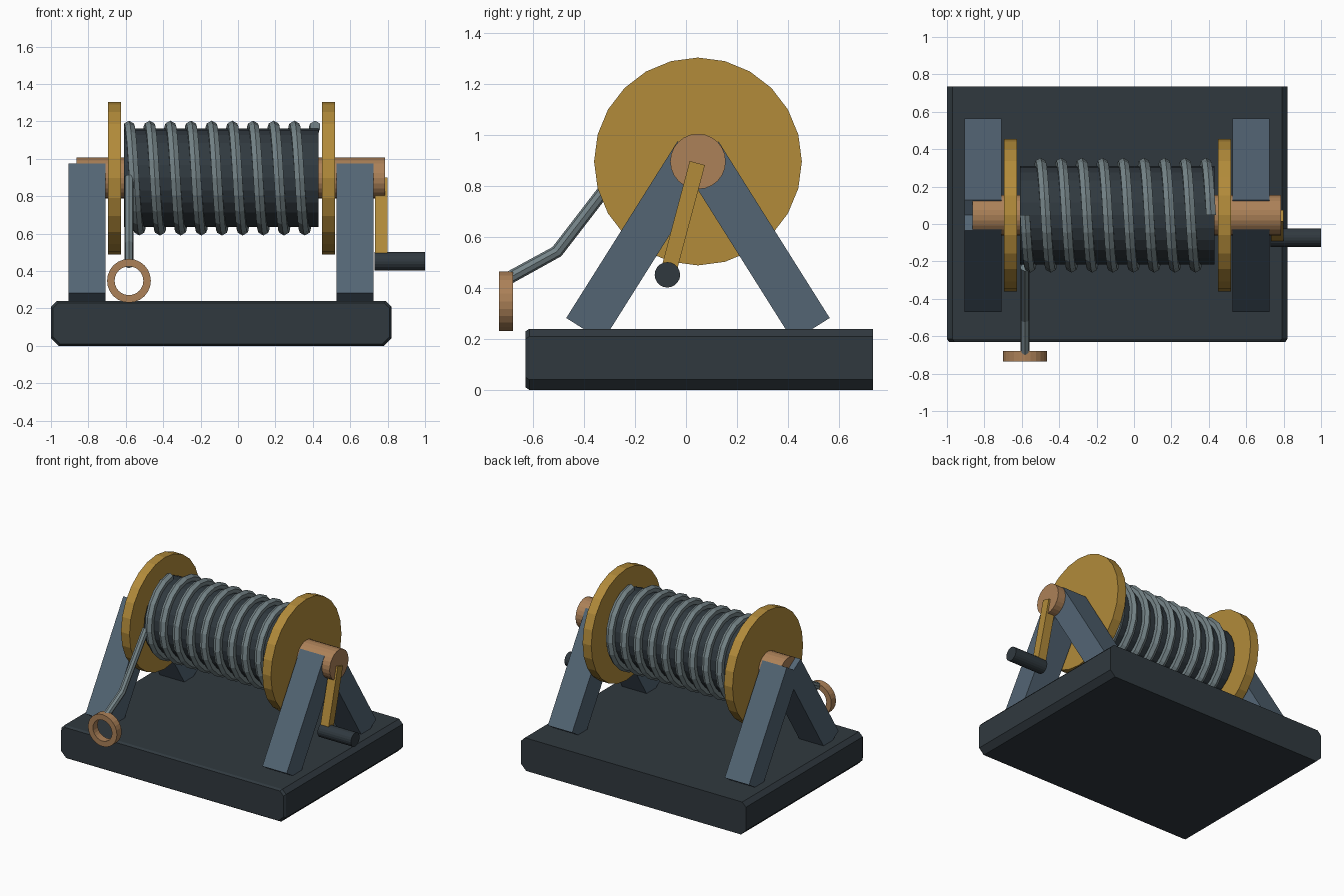
import bpy, bmesh
from math import sin, cos, pi, radians
from mathutils import Matrix, Vector

default = bpy.data.objects.get("Cube")
if default:
    bpy.data.objects.remove(default, do_unlink=True)


def material(name, rgb):
    """Flat material from 0-255 display values, stored as linear."""
    col = [((c / 255 + 0.055) / 1.055) ** 2.4 for c in rgb] + [1]
    m = bpy.data.materials.new(name)
    m.use_nodes = True
    m.diffuse_color = col
    bsdf = next(n for n in m.node_tree.nodes if n.type == 'BSDF_PRINCIPLED')
    bsdf.inputs["Base Color"].default_value = col
    bsdf.inputs["Roughness"].default_value = 0.7
    return m


DARK = material("dark iron", (48, 57, 63))
STEEL = material("blue steel", (83, 101, 116))
GOLD = material("aged brass", (178, 139, 58))
WOOD = material("tan bronze", (172, 129, 88))
ROPE = material("grey cable", (117, 132, 136))


def finish(name, bm, mat):
    bmesh.ops.recalc_face_normals(bm, faces=bm.faces)
    me = bpy.data.meshes.new(name)
    bm.to_mesh(me)
    bm.free()
    me.materials.append(mat)
    ob = bpy.data.objects.new(name, me)
    bpy.context.scene.collection.objects.link(ob)
    return ob


def box(name, mat, centre, size, tilt=0):
    """Box tilted about the x axis."""
    bm = bmesh.new()
    m = (Matrix.Translation(centre) @ Matrix.Rotation(radians(tilt), 4, 'X')
         @ Matrix.Diagonal((*size, 1)))
    bmesh.ops.create_cube(bm, size=1, matrix=m)
    return finish(name, bm, mat)


def rod(name, mat, x0, x1, y, z, r, sides=24):
    """Cylinder lying along x."""
    bm = bmesh.new()
    m = Matrix.Translation(((x0 + x1) / 2, y, z)) @ Matrix.Rotation(pi / 2, 4, 'Y')
    bmesh.ops.create_cone(bm, cap_ends=True, segments=sides, radius1=r,
                          radius2=r, depth=x1 - x0, matrix=m)
    return finish(name, bm, mat)


def loft(name, mat, rings, closed=False):
    """Skin a list of equal cross-sections."""
    bm = bmesh.new()
    loops = [[bm.verts.new(p) for p in ring] for ring in rings]
    n = len(loops[0])
    pairs = list(zip(loops, loops[1:]))
    if closed:
        pairs.append((loops[-1], loops[0]))
    else:
        bm.faces.new(loops[0])
        bm.faces.new(loops[-1])
    for a, b in pairs:
        for i in range(n):
            j = (i + 1) % n
            bm.faces.new((a[i], a[j], b[j], b[i]))
    return finish(name, bm, mat)


def section(p, u, v, r, sides=6):
    return [p + (u * cos(2 * pi * i / sides) + v * sin(2 * pi * i / sides)) * r
            for i in range(sides)]


AY, AZ = 0.047, 0.897   # axle centre

# Base slab: chamfered along its sides and around the front face


def slab_ring(y, inset):
    x0, x1, z0, z1 = -1 + inset, 0.82 - inset, inset, 0.24 - inset
    t, b = 0.03, 0.04
    pts = [(x0 + b, z0), (x1 - b, z0), (x1, z0 + b), (x1, z1 - t),
           (x1 - t, z1), (x0 + t, z1), (x0, z1 - t), (x0, z0 + b)]
    return [(x, y, z) for x, z in pts]


loft("base", DARK, [slab_ring(-0.63, 0.01), slab_ring(-0.615, 0), slab_ring(0.735, 0)])

# A-frame legs
for side, x in (("right", -0.807), ("left", 0.625)):
    for end, s in (("front", -1), ("back", 1)):
        box(f"{end}_{side}_leg", STEEL, (x, AY + s * 0.227, 0.584),
            (0.197, 0.17, 0.82), s * 32.2)

# Axle, drum and flanges
rod("axle", WOOD, -0.863, 0.785, AY, AZ, 0.109)
rod("drum", DARK, -0.61, 0.43, AY, AZ + 0.002, 0.263)
rod("right_flange", GOLD, -0.695, -0.626, AY, AZ, 0.408)
rod("left_flange", GOLD, 0.449, 0.519, AY, AZ, 0.408)

# Cable wound round the drum
TURNS, STEPS, X0, X1 = 9, 20, -0.583, 0.412
X = Vector((1, 0, 0))
rings = []
for i in range(TURNS * STEPS + 1):
    a = 2 * pi * i / STEPS
    out = Vector((0, -sin(a), cos(a)))
    p = Vector((X0 + (X1 - X0) * i / (TURNS * STEPS), AY, AZ)) + out * 0.277
    rings.append(section(p, out, X, 0.03))
loft("wound_cable", ROPE, rings)

# Loose cable end hanging to the ring
path = [Vector((X0, y, z)) for y, z in
        ((-0.232, 0.9), (-0.507, 0.543), (-0.7, 0.437))]
dirs = [path[1] - path[0], path[2] - path[0], path[2] - path[1]]
loft("loose_cable", ROPE,
     [section(p, X, X.cross(d.normalized()), 0.025, 8) for p, d in zip(path, dirs)])

# Pull ring
rings = []
for i in range(24):
    a = 2 * pi * i / 24
    rings.append([(X0 + r * cos(a), y, 0.348 + r * sin(a)) for r, y in
                  ((0.077, -0.735), (0.117, -0.735), (0.117, -0.68), (0.077, -0.68))])
loft("pull_ring", WOOD, rings, closed=True)

# Crank arm and handle
box("crank_arm", GOLD, (0.765, -0.014, 0.671), (0.066, 0.062, 0.455), -14.9)
rod("crank_handle", DARK, 0.73, 1.0, -0.073, 0.452, 0.05, 20)
